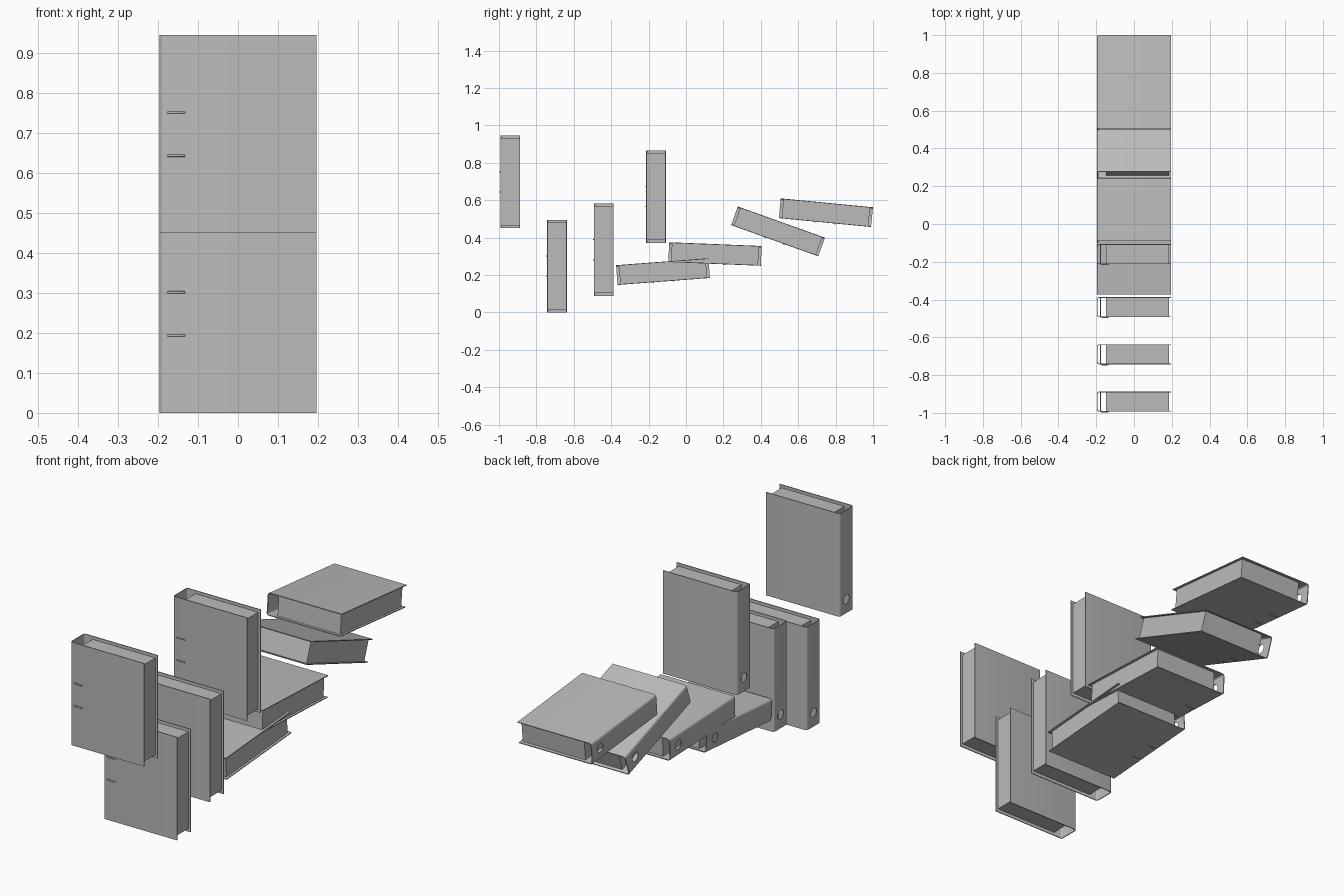
import bpy, bmesh, math
from mathutils import Matrix, Vector

if "Cube" in bpy.data.objects:
    bpy.data.objects.remove(bpy.data.objects["Cube"])

W, D, H = 0.392, 0.106, 0.495     # binder width, thickness, height
T = 0.004                         # cover board thickness
R = 0.012                         # spine corner radius

grey = bpy.data.materials.new("grey")
grey.diffuse_color = (0.5, 0.5, 0.5, 1)
grey.use_nodes = True
grey.node_tree.nodes["Principled BSDF"].inputs["Base Color"].default_value = grey.diffuse_color


def add(name, mesh, matrix=Matrix()):
    ob = bpy.data.objects.new(name, mesh)
    bpy.context.collection.objects.link(ob)
    ob.matrix_world = matrix
    return ob


def finish(bm, name):
    bmesh.ops.recalc_face_normals(bm, faces=bm.faces)
    me = bpy.data.meshes.new(name)
    bm.to_mesh(me)
    bm.free()
    me.materials.append(grey)
    return me


def u_profile(inset):
    """Open U around the spine, from the back edge to the front edge."""
    x0, y0, r = -W / 2 + inset, D / 2 - inset, R - inset
    pts = [(W / 2, y0)]
    for sign, start in ((1, 90), (-1, 180)):
        for i in range(5):
            a = math.radians(start + i * 22.5)
            pts.append((x0 + r + r * math.cos(a), sign * (y0 - r) + r * math.sin(a)))
    return pts + [(W / 2, -y0)]


# Cover: U strip extruded over the full height
bm = bmesh.new()
outer, inner = u_profile(0), u_profile(T)
rows = [[bm.verts.new((x, y, z)) for x, y in p]
        for p, z in ((outer, -H / 2), (outer, H / 2), (inner, H / 2), (inner, -H / 2))]
n = len(outer)
for j in range(4):
    a, b = rows[j], rows[(j + 1) % 4]
    for i in range(n - 1):
        bm.faces.new((a[i], a[i + 1], b[i + 1], b[i]))
for i in (0, n - 1):
    bm.faces.new([r[i] for r in rows])
cover = add("cover_base", finish(bm, "cover"))

# Finger hole through the spine, near the bottom
bm = bmesh.new()
bmesh.ops.create_cone(bm, cap_ends=True, segments=24, radius1=0.022, radius2=0.022, depth=0.04,
                      matrix=Matrix.Translation((-W / 2, 0, -H / 2 + 0.065))
                      @ Matrix.Rotation(math.pi / 2, 4, 'Y'))
cutter = add("hole_cutter", finish(bm, "hole_cutter"))
cutter.hide_render = True
mod = cover.modifiers.new("hole", 'BOOLEAN')
mod.object, mod.operation, mod.solver = cutter, 'DIFFERENCE', 'EXACT'
bpy.context.view_layer.objects.active = cover
cover.select_set(True)
bpy.ops.object.modifier_apply(modifier="hole")
bpy.ops.object.shade_smooth_by_angle(angle=math.radians(30))
cover_mesh = cover.data
bpy.data.objects.remove(cutter)
bpy.data.objects.remove(cover)

# Paper block between the covers
bm = bmesh.new()
bmesh.ops.create_cube(bm, size=1)
bmesh.ops.scale(bm, vec=(0.333, D - 2 * T, H - 0.03), verts=bm.verts)
bmesh.ops.translate(bm, vec=(0.0185, 0, 0), verts=bm.verts)
pages_mesh = finish(bm, "pages")

# Ring wires: rise inside the spine and hook out through the front cover
cu = bpy.data.curves.new("ring", 'CURVE')
cu.dimensions = '3D'
cu.bevel_depth, cu.bevel_resolution, cu.use_fill_caps = 0.003, 2, True
for z in (-0.054, 0.054):
    path = [(-0.178, D / 2 - T), (-0.178, -0.045), (-0.175, -0.052), (-0.168, -0.055),
            (-0.142, -0.055), (-0.135, -0.053), (-0.132, -0.047)]
    sp = cu.splines.new('POLY')
    sp.points.add(len(path) - 1)
    for p, (x, y) in zip(sp.points, path):
        p.co = (x, y, z, 1)
tmp = add("ring_curve", cu)
ring_mesh = bpy.data.meshes.new_from_object(
    tmp.evaluated_get(bpy.context.evaluated_depsgraph_get()))
bpy.data.objects.remove(tmp)
ring_mesh.materials.clear()
ring_mesh.materials.append(grey)

# Placement: centre y, centre z, tilt about x (90 lies on the front cover)
binders = [
    (-0.940, 0.6975, 0), (-0.690, 0.2475, 0), (-0.440, 0.335, 0), (-0.160, 0.619, 0),
    (-0.123, 0.218, 94.3), (0.155, 0.312, 87.7), (0.492, 0.433, 70.3), (0.748, 0.533, 84.5),
]
for k, (y, z, tilt) in enumerate(binders, 1):
    m = Matrix.Translation(Vector((0, y, z))) @ Matrix.Rotation(math.radians(tilt), 4, 'X')
    for part, mesh in (("cover", cover_mesh), ("pages", pages_mesh), ("rings", ring_mesh)):
        add(f"binder_{k}_{part}", mesh, m)
